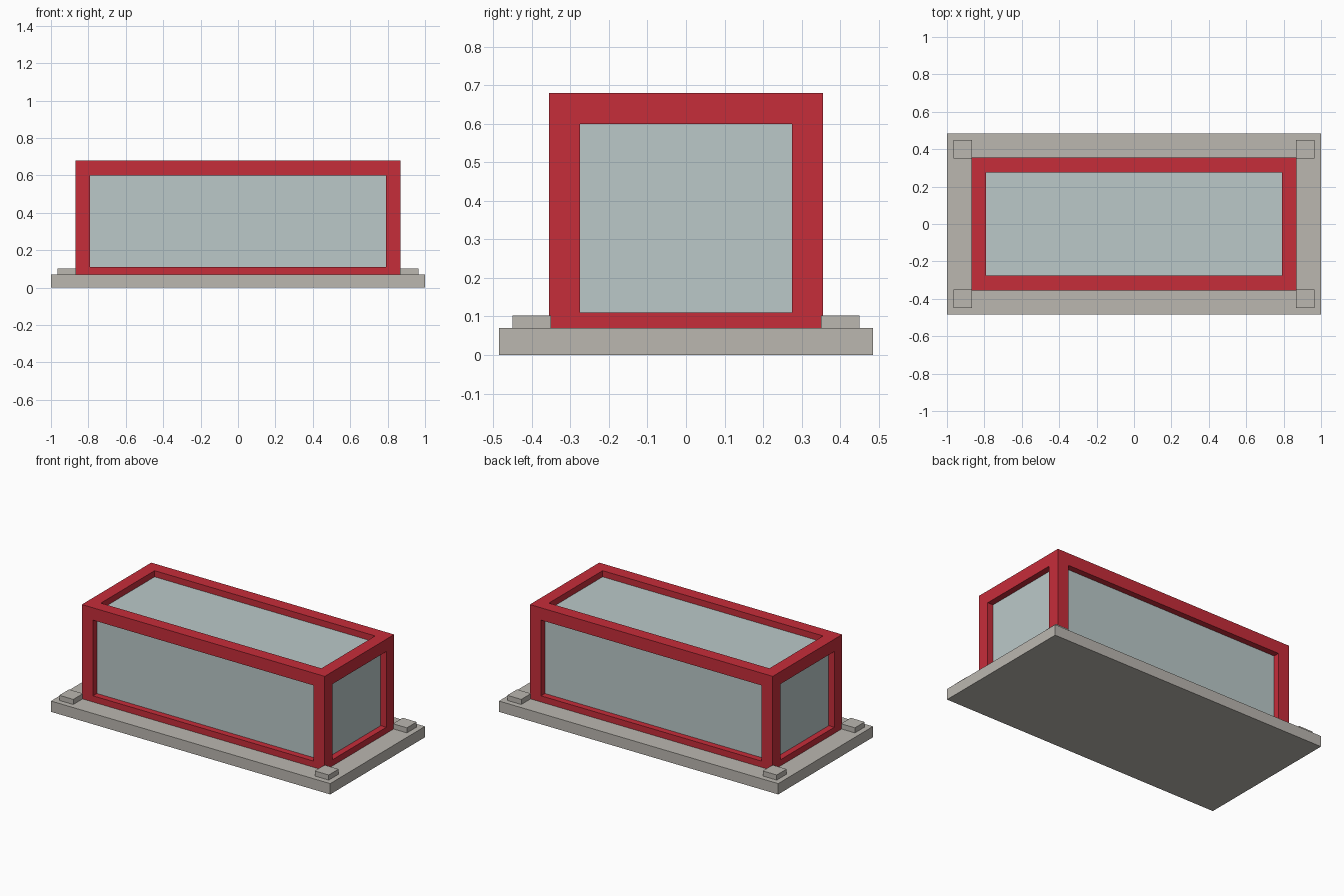
import bpy, bmesh
from mathutils import Vector

cube = bpy.data.objects.get("Cube")
if cube:
    bpy.data.objects.remove(cube, do_unlink=True)


def material(name, rgb):
    mat = bpy.data.materials.new(name)
    mat.use_nodes = True
    mat.diffuse_color = (*rgb, 1)
    mat.node_tree.nodes["Principled BSDF"].inputs["Base Color"].default_value = (*rgb, 1)
    return mat


RED = material("red_frame", (0.565, 0.026, 0.042))
GLASS = material("pale_glass", (0.497, 0.584, 0.584))
STONE = material("warm_grey", (0.497, 0.474, 0.434))


def box_mesh(low, high):
    """Bmesh box between two opposite corners."""
    low, high = Vector(low), Vector(high)
    bm = bmesh.new()
    bmesh.ops.create_cube(bm, size=1)
    bmesh.ops.scale(bm, vec=high - low, verts=bm.verts)
    bmesh.ops.translate(bm, vec=(low + high) / 2, verts=bm.verts)
    return bm


def finish(bm, name, *mats):
    mesh = bpy.data.meshes.new(name)
    bm.to_mesh(mesh)
    bm.free()
    for mat in mats:
        mesh.materials.append(mat)
    obj = bpy.data.objects.new(name, mesh)
    bpy.context.collection.objects.link(obj)
    return obj


# Base slab
finish(box_mesh((-1, -0.485, 0), (1, 0.485, 0.07)), "base_slab", STONE)

# Corner pads
for x, side in ((-0.915, "right"), (0.915, "left")):
    for y, end in ((-0.4, "front"), (0.4, "back")):
        finish(box_mesh((x - 0.05, y - 0.05, 0.06), (x + 0.05, y + 0.05, 0.103)),
               f"corner_pad_{end}_{side}", STONE)

# Red frame with recessed glass on every face above the slab
BAR, RECESS = 0.08, 0.04
bm = box_mesh((-0.87, -0.355, 0.03), (0.87, 0.355, 0.68))
panes = [f for f in bm.faces if f.normal.z > -0.5]
bmesh.ops.inset_individual(bm, faces=panes, thickness=BAR, use_even_offset=True)
panes = bmesh.ops.extrude_discrete_faces(bm, faces=panes)["faces"]
for pane in panes:
    pane.normal_update()
    bmesh.ops.translate(bm, vec=pane.normal * -RECESS, verts=pane.verts)
    pane.material_index = 1
bm.normal_update()
finish(bm, "glazed_frame", RED, GLASS)
